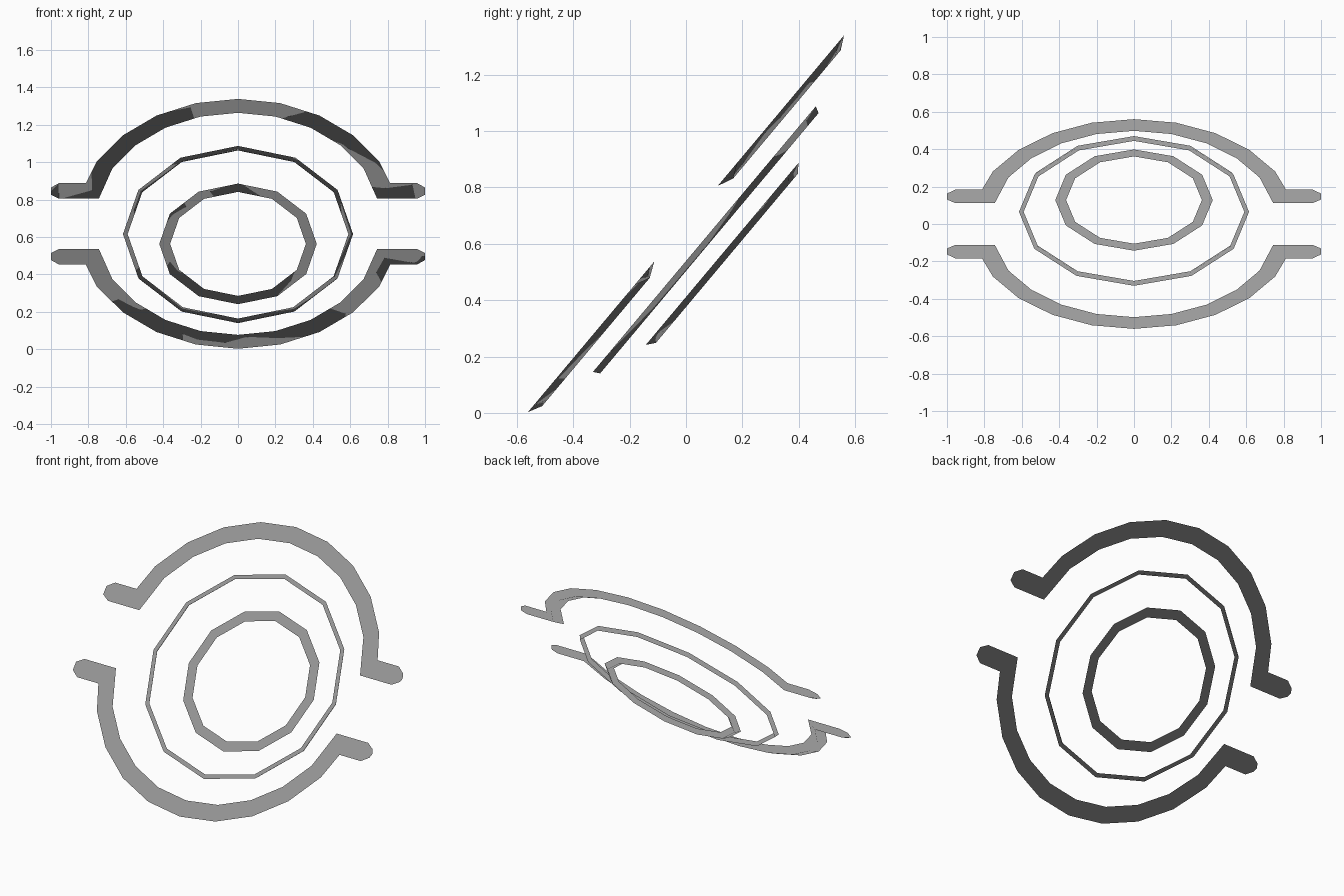
import bpy, bmesh
from math import sin, cos, radians
from mathutils import Matrix, Vector

cube = bpy.data.objects.get("Cube")
if cube:
    bpy.data.objects.remove(cube)

grey = bpy.data.materials.new("plain grey")
grey.use_nodes = True
COLOUR = (0.4, 0.4, 0.4, 1)
grey.diffuse_color = COLOUR
grey.node_tree.nodes["Principled BSDF"].inputs["Base Color"].default_value = COLOUR

# All parts lie on parallel planes tilted about the x axis
TILT = Matrix.Translation((0, 0, 0.671)) @ Matrix.Rotation(radians(50), 4, 'X')


def polar(radius, degrees):
    return Vector((radius * sin(radians(degrees)), radius * cos(radians(degrees)), 0))


def band(name, pairs, level, depth, closed):
    """Flat-fronted band with a ridge along its back, from (outer, inner) pairs."""
    bm = bmesh.new()
    sections = []
    for outer, inner in pairs:
        drop = depth if closed else depth * min(1, (outer - inner).length / 0.09)
        ridge = (outer + inner) / 2 - Vector((0, 0, drop))
        lift = Vector((0, 0, level))
        sections.append([bm.verts.new(TILT @ (p + lift)) for p in (outer, inner, ridge)])
    count = len(sections)
    for i in range(count if closed else count - 1):
        a, b = sections[i], sections[(i + 1) % count]
        for j in range(3):
            k = (j + 1) % 3
            bm.faces.new((a[j], a[k], b[k], b[j]))
    if not closed:
        bm.faces.new(sections[0])
        bm.faces.new(sections[-1])
    bmesh.ops.recalc_face_normals(bm, faces=bm.faces)
    for face in bm.faces:
        face.smooth = True
    mesh = bpy.data.meshes.new(name)
    bm.to_mesh(mesh)
    bm.free()
    mesh.materials.append(grey)
    # Even shading over the whole band: every normal points straight up
    mesh.normals_split_custom_set_from_vertices([(0, 0, 1)] * len(mesh.vertices))
    bpy.context.collection.objects.link(bpy.data.objects.new(name, mesh))


def flip(pairs, sx, sy):
    return [tuple(Vector((p.x * sx, p.y * sy, 0)) for p in pair) for pair in pairs]


# Outer half rings, each ending in a straight chamfered tab on both sides
tab = [(Vector((1, 0.253, 0)), Vector((1, 0.203, 0))),
       (Vector((0.956, 0.285, 0)), Vector((0.956, 0.175, 0))),
       (Vector((0.813, 0.285, 0)), Vector((0.744, 0.175, 0)))]
arc = [(polar(0.872, a), polar(0.775, a)) for a in range(60, -61, -15)]
half = tab + arc + flip(tab, -1, 1)[::-1]
band("upper_half_ring", half, 0, 0.025, False)
band("lower_half_ring", flip(half, 1, -1), 0, 0.025, False)

# Closed twelve-sided rings behind
for name, outer, inner, level in (("thin_middle_ring", 0.615, 0.59, -0.085),
                                  ("small_back_ring", 0.421, 0.363, -0.167)):
    ring = [(polar(outer, a), polar(inner, a)) for a in range(0, 360, 30)]
    band(name, ring, level, 0.023, True)
